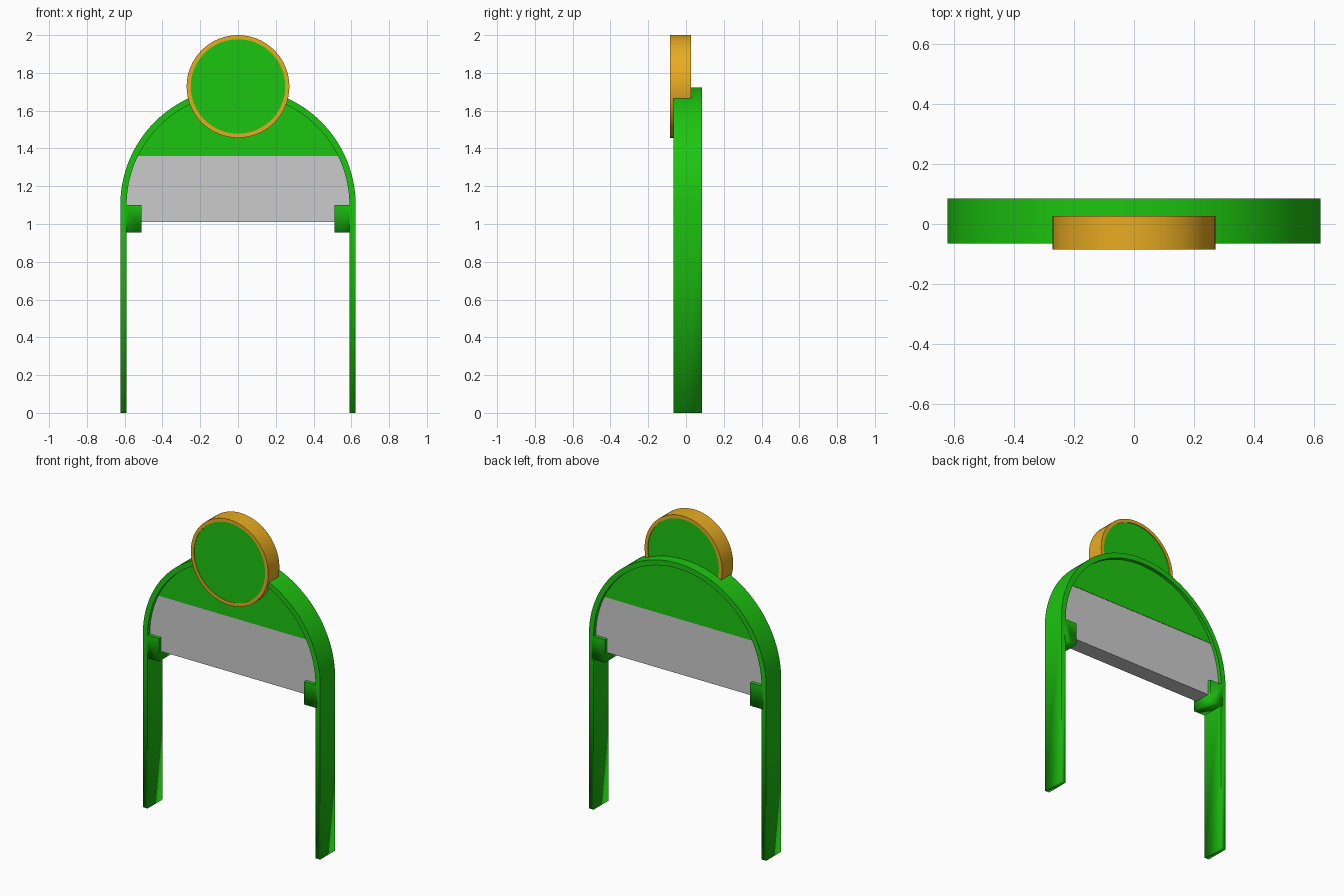
import bpy, bmesh
from math import sin, cos, pi, asin, radians

if "Cube" in bpy.data.objects:
    bpy.data.objects.remove(bpy.data.objects["Cube"])

FRONT, BACK = -0.065, 0.085      # frame depth
SPRING = 1.10                    # height where the arch starts


def material(name, rgb):
    m = bpy.data.materials.new(name)
    m.diffuse_color = (*rgb, 1)
    m.use_nodes = True
    m.node_tree.nodes["Principled BSDF"].inputs["Base Color"].default_value = m.diffuse_color
    return m


GREEN = material("green", (0.012, 0.56, 0.005))
GOLD = material("gold", (0.80, 0.41, 0.015))


def arc(r, a0, a1, n, cz=SPRING):
    return [(r * cos(a0 + (a1 - a0) * i / n), cz + r * sin(a0 + (a1 - a0) * i / n))
            for i in range(n + 1)]


def finish(name, bm, mat, soft_bottom=False):
    bmesh.ops.recalc_face_normals(bm, faces=bm.faces[:])
    me = bpy.data.meshes.new(name)
    bm.to_mesh(me)
    bm.free()
    ob = bpy.data.objects.new(name, me)
    bpy.context.collection.objects.link(ob)
    if mat:
        me.materials.append(mat)
    bpy.ops.object.select_all(action='DESELECT')
    ob.select_set(True)
    bpy.context.view_layer.objects.active = ob
    bpy.ops.object.shade_smooth_by_angle(angle=radians(30))
    if soft_bottom:              # shading runs softly around the lowest edges
        low = min(v.co.z for v in me.vertices) + 1e-4
        for e in me.edges:
            if all(me.vertices[i].co.z < low for i in e.vertices):
                e.use_edge_sharp = False
        for p in me.polygons:
            p.use_smooth = True
    return ob


def prism(name, outline, y0, y1, mat=None, soft_bottom=False):
    """Extrude a convex xz outline from y0 to y1."""
    bm = bmesh.new()
    face = bm.faces.new([bm.verts.new((x, y0, z)) for x, z in outline])
    ext = bmesh.ops.extrude_face_region(bm, geom=[face], use_keep_orig=True)
    moved = [v for v in ext["geom"] if isinstance(v, bmesh.types.BMVert)]
    bmesh.ops.translate(bm, verts=moved, vec=(0, y1 - y0, 0))
    return finish(name, bm, mat, soft_bottom)


def band(name, outer, inner, y0, y1, mat, closed=False):
    """Sweep a rectangular section between two matching xz paths."""
    bm = bmesh.new()
    rows = [[bm.verts.new((p[0], y, p[1])) for p, y in ((o, y0), (o, y1), (i, y1), (i, y0))]
            for o, i in zip(outer, inner)]
    pairs = list(zip(rows, rows[1:])) + ([(rows[-1], rows[0])] if closed else [])
    for a, b in pairs:
        for k in range(4):
            bm.faces.new((a[k], a[(k + 1) % 4], b[(k + 1) % 4], b[k]))
    if not closed:
        bm.faces.new(rows[0])
        bm.faces.new(rows[-1])
    return finish(name, bm, mat, soft_bottom=not closed)


# Arched frame with its two legs
def arch_path(r):
    return [(r, 0)] + arc(r, 0, pi, 64) + [(-r, 0)]


band("arch_frame", arch_path(0.623), arch_path(0.59), FRONT, BACK, GREEN)

# Support blocks on the inside of the legs
block = prism("support_blocks", [(0.51, 0.955), (0.60, 0.955), (0.60, 1.10), (0.51, 1.10)],
              FRONT, BACK, GREEN, soft_bottom=True)
block.modifiers.new("mirror", 'MIRROR')

# Infill inside the arch: grey lower panel, green upper panel
R = 0.595
split = asin(0.26 / R)
prism("lower_panel", [(-R, 1.01), (R, 1.01)] + arc(R, 0, split, 12) + arc(R, pi - split, pi, 12)[:-1],
      -0.042, 0.062)
prism("upper_panel", arc(R, split, pi - split, 48), -0.044, 0.064, GREEN)

# Round sign on top: gold rim around a green disc
CZ = 1.728
band("sign_rim", arc(0.272, 0, 2 * pi, 64, CZ)[:-1], arc(0.25, 0, 2 * pi, 64, CZ)[:-1],
     -0.085, 0.027, GOLD, closed=True)
prism("sign_disc", arc(0.252, 0, 2 * pi, 64, CZ)[:-1], -0.082, 0.022, GREEN)
